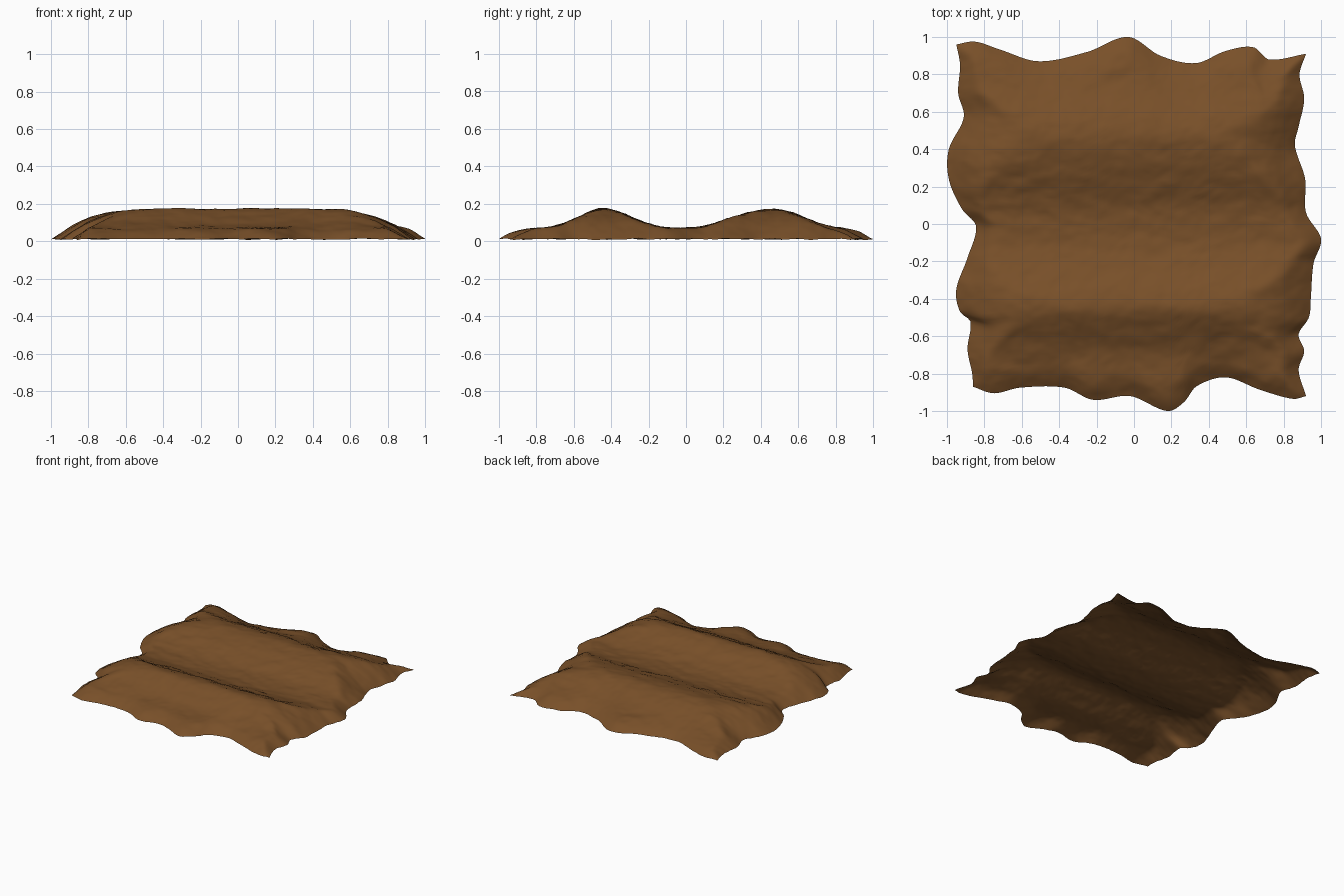
import bpy, bmesh
from mathutils import Vector, noise

if "Cube" in bpy.data.objects:
    bpy.data.objects.remove(bpy.data.objects["Cube"])

N = 110  # grid cells per side


def interp(pts, t):
    """Smooth Catmull-Rom style interpolation through (t, value) points."""
    t = min(max(t, pts[0][0]), pts[-1][0])
    i = 0
    while i < len(pts) - 2 and t > pts[i + 1][0]:
        i += 1

    def slope(k):
        a, b = max(k - 1, 0), min(k + 1, len(pts) - 1)
        return (pts[b][1] - pts[a][1]) / (pts[b][0] - pts[a][0])
    (t0, v0), (t1, v1) = pts[i], pts[i + 1]
    h = t1 - t0
    s = (t - t0) / h
    return ((2*s**3 - 3*s*s + 1) * v0 + (s**3 - 2*s*s + s) * h * slope(i)
            + (3*s*s - 2*s**3) * v1 + (s**3 - s*s) * h * slope(i + 1))


# Ragged outline: back / front as (x, y), left / right as (y, x)
back = [(-.95, .96), (-.85, .975), (-.71, .93), (-.51, .87), (-.25, .92), (-.03, 1.0),
        (.14, .90), (.33, .86), (.49, .925), (.64, .945), (.72, .88), (.92, .91)]
front = [(-.86, -.87), (-.75, -.905), (-.61, -.875), (-.37, -.875), (-.22, -.94), (-.02, -.92),
         (.18, -1.0), (.27, -.95), (.33, -.87), (.49, -.82), (.67, -.885), (.85, -.935), (.92, -.92)]
left = [(-.87, -.86), (-.8, -.865), (-.67, -.89), (-.52, -.875), (-.47, -.93), (-.35, -.95),
        (-.18, -.89), (-.01, -.845), (.08, -.92), (.24, -.99), (.4, -.99), (.57, -.91),
        (.7, -.94), (.85, -.93), (.96, -.95)]
right = [(-.92, .92), (-.78, .88), (-.68, .91), (-.59, .88), (-.5, .935), (-.4, .945),
         (-.21, .96), (-.08, 1.0), (.06, .92), (.24, .915), (.42, .86), (.52, .88),
         (.67, .91), (.8, .885), (.91, .92)]

# Two ridges across y, and rise of the ground away from the side / end edges
ridges = [(-1, .07), (-.8, .075), (-.68, .09), (-.56, .14), (-.46, .178), (-.37, .165),
          (-.25, .115), (-.12, .078), (0, .075), (.1, .085), (.25, .133), (.35, .16),
          (.46, .175), (.56, .158), (.66, .12), (.75, .088), (.85, .075), (1, .07)]
side_rise = [(0, .016), (.06, .055), (.15, .108), (.25, .147), (.38, .178), (.6, .2), (1, .22)]
end_rise = [(0, .016), (.06, .05), (.14, .082), (.3, .15), (.5, .25), (1, .4)]


def along(curve, s):
    a, b = curve[0][0], curve[-1][0]
    t = a + (b - a) * s
    return t, interp(curve, t)


def smooth_min(a, b, k=.018):
    h = max(k - abs(a - b), 0) / k
    return min(a, b) - h * h * k / 4


def ground(u, v):
    # Coons patch between the four ragged edges
    fr, bk = Vector(along(front, u)), Vector(along(back, u))
    lf, rt = Vector(along(left, v)[::-1]), Vector(along(right, v)[::-1])
    c00, c10, c01, c11 = (Vector(c) for c in (front[0], front[-1], back[0], back[-1]))
    p = (fr * (1-v) + bk * v + lf * (1-u) + rt * u
         - c00 * (1-u) * (1-v) - c10 * u * (1-v) - c01 * (1-u) * v - c11 * u * v)
    z = interp(ridges, p.y)
    z = smooth_min(z, interp(side_rise, min(u, 1-u) * 1.87))
    z = smooth_min(z, interp(end_rise, min(v, 1-v) * 1.83))
    # earthy roughness, stretched along the ridges
    z += .006 * noise.noise(Vector((p.x * 8, p.y * 14, 3))) \
        + .003 * noise.noise(Vector((p.x * 22, p.y * 34, 9)))
    return p.x, p.y, z


# Ridged earth sheet (open underneath)
bm = bmesh.new()
grid = [[bm.verts.new(ground(i / N, j / N)) for i in range(N + 1)] for j in range(N + 1)]
for j in range(N):
    for i in range(N):
        bm.faces.new((grid[j][i], grid[j][i+1], grid[j+1][i+1], grid[j+1][i]))
low = min(v.co.z for v in bm.verts)
for v in bm.verts:
    v.co.z += .006 - low
for f in bm.faces:
    f.smooth = True
mesh = bpy.data.meshes.new("ploughed_ground")
bm.to_mesh(mesh)
bm.free()

soil = bpy.data.materials.new("soil")
soil.diffuse_color = (.19, .08, .022, 1)
soil.use_nodes = True
soil.node_tree.nodes["Principled BSDF"].inputs["Base Color"].default_value = soil.diffuse_color
mesh.materials.append(soil)
obj = bpy.data.objects.new("ploughed_ground", mesh)
bpy.context.collection.objects.link(obj)
